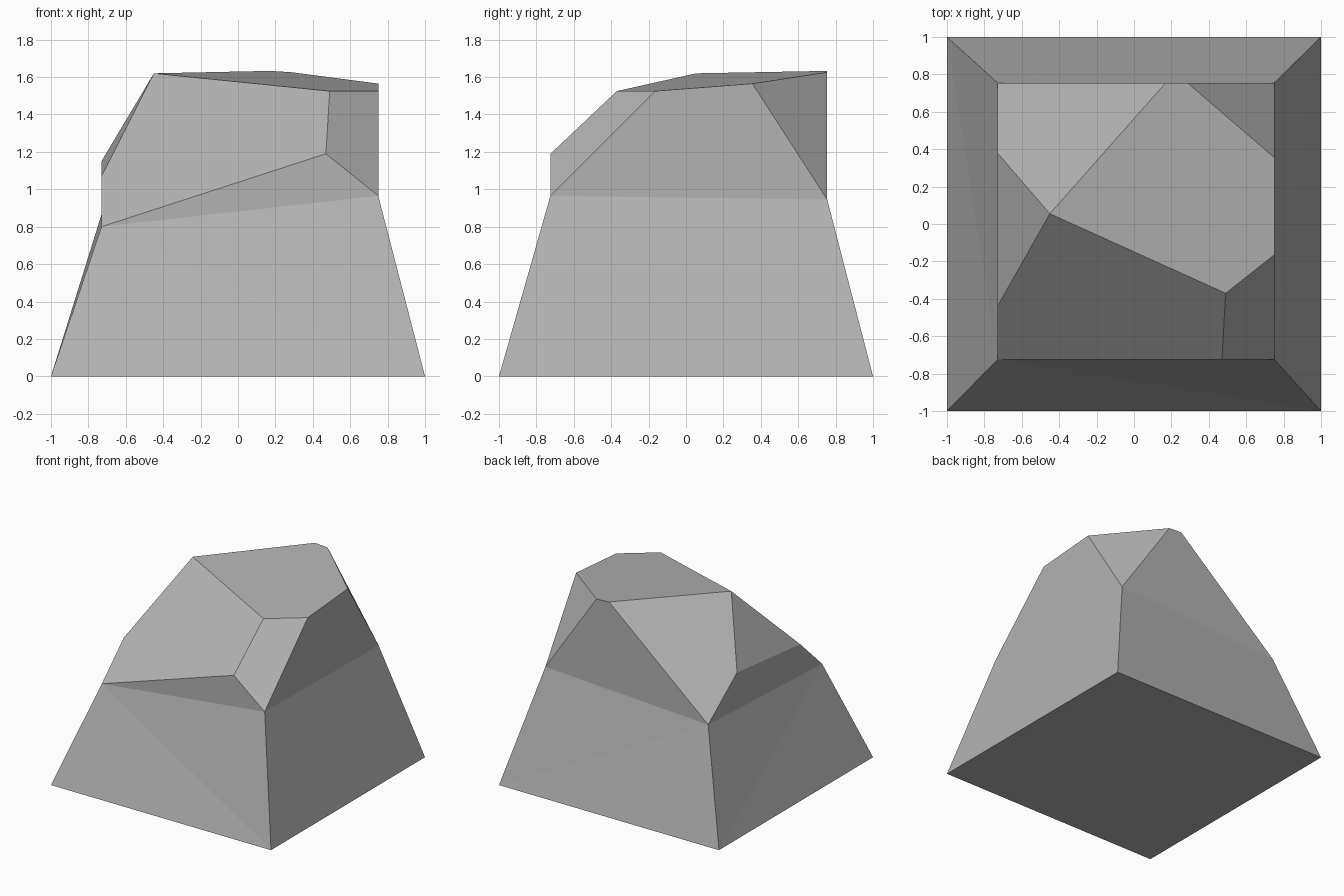
import bpy
import bmesh

default_cube = bpy.data.objects.get("Cube")
if default_cube:
    bpy.data.objects.remove(default_cube, do_unlink=True)

# Plain stone material
stone = bpy.data.materials.new("stone_grey")
stone.use_nodes = True
colour = (0.45, 0.45, 0.45, 1.0)
stone.diffuse_color = colour
stone.node_tree.nodes["Principled BSDF"].inputs["Base Color"].default_value = colour

# Upright walls of the chipped upper block
LEFT, RIGHT, FRONT, BACK = -0.73, 0.75, -0.725, 0.755

corners = {
    # Footprint on the ground
    "base_fl": (-1, -1, 0),
    "base_fr": (1, -1, 0),
    "base_br": (1, 1, 0),
    "base_bl": (-1, 1, 0),
    # Shoulder where the flared base meets the block
    "shoulder_fl": (LEFT, FRONT, 0.80),
    "shoulder_fr": (RIGHT, FRONT, 0.965),
    "shoulder_br": (RIGHT, BACK, 0.945),
    "shoulder_bl": (LEFT, BACK, 0.865),
    # Rim points on the upright walls
    "front_rim": (0.47, FRONT, 1.19),
    "left_rim_front": (LEFT, -0.44, 1.07),
    "left_rim_back": (LEFT, 0.38, 1.15),
    "right_rim_front": (RIGHT, -0.165, 1.525),
    "right_rim_back": (RIGHT, 0.355, 1.565),
    "back_rim_right": (0.285, BACK, 1.626),
    "back_rim_left": (0.17, BACK, 1.633),
    # Inner points of the crown
    "peak": (-0.45, 0.055, 1.62),
    "crown_front": (0.49, -0.37, 1.525),
}

facets = [
    # Underside
    "base_bl base_br base_fr base_fl",
    # Flared base, each side folded along one diagonal
    "base_fl base_fr shoulder_fl",
    "base_fr shoulder_fr shoulder_fl",
    "base_fr base_br shoulder_fr",
    "base_br shoulder_br shoulder_fr",
    "base_br base_bl shoulder_bl",
    "base_br shoulder_bl shoulder_br",
    "base_bl base_fl shoulder_fl",
    "base_bl shoulder_fl shoulder_bl",
    # Upright walls
    "shoulder_fl shoulder_fr front_rim",
    "shoulder_fr shoulder_br right_rim_back right_rim_front",
    "shoulder_br shoulder_bl back_rim_left back_rim_right",
    "shoulder_bl shoulder_fl left_rim_front left_rim_back",
    # Chipped corners and slopes
    "shoulder_fl front_rim crown_front peak left_rim_front",
    "front_rim shoulder_fr right_rim_front crown_front",
    "shoulder_br back_rim_right right_rim_back",
    "shoulder_bl left_rim_back peak back_rim_left",
    "left_rim_back left_rim_front peak",
    # Crown
    "peak crown_front right_rim_front right_rim_back back_rim_right back_rim_left",
]

# Faceted boulder
bm = bmesh.new()
verts = {name: bm.verts.new(place) for name, place in corners.items()}
for facet in facets:
    bm.faces.new([verts[name] for name in facet.split()])
bmesh.ops.recalc_face_normals(bm, faces=bm.faces[:])

mesh = bpy.data.meshes.new("boulder")
bm.to_mesh(mesh)
bm.free()
mesh.materials.append(stone)
boulder = bpy.data.objects.new("boulder", mesh)
bpy.context.collection.objects.link(boulder)
